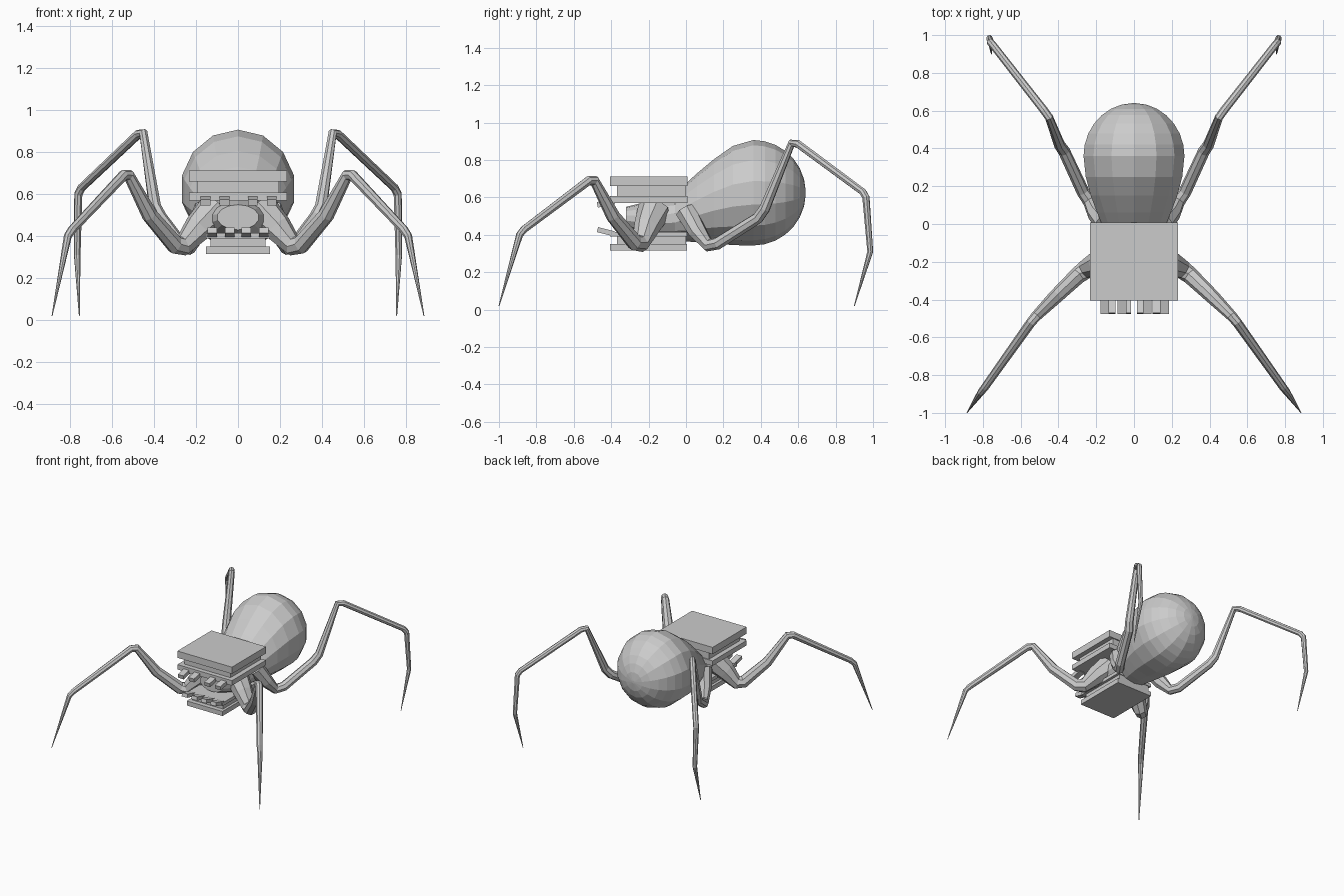
import bpy, bmesh, math
from mathutils import Vector, Matrix

if "Cube" in bpy.data.objects:
    bpy.data.objects.remove(bpy.data.objects["Cube"])


def finish(name, bm):
    bmesh.ops.recalc_face_normals(bm, faces=bm.faces)
    me = bpy.data.meshes.new(name)
    bm.to_mesh(me)
    bm.free()
    ob = bpy.data.objects.new(name, me)
    bpy.context.collection.objects.link(ob)
    return ob


def skin(name, rings):
    """Join equal-sized rings of points into a closed shell."""
    bm = bmesh.new()
    loops = [[bm.verts.new(p) for p in r] for r in rings]
    n = len(loops[0])
    for a, b in zip(loops, loops[1:]):
        for i in range(n):
            j = (i + 1) % n
            bm.faces.new((a[i], a[j], b[j], b[i]))
    bm.faces.new(loops[0])
    bm.faces.new(loops[-1])
    return finish(name, bm)


def box(name, x0, x1, y0, y1, z0, z1, tilt=0):
    bm = bmesh.new()
    c = Vector((x0 + x1, y0 + y1, z0 + z1)) / 2
    m = (Matrix.Translation(c) @ Matrix.Rotation(tilt, 4, 'X')
         @ Matrix.Diagonal((x1 - x0, y1 - y0, z1 - z0, 1)))
    bmesh.ops.create_cube(bm, size=1, matrix=m)
    return finish(name, bm)


def leg(name, path, side, sides=8):
    pts = [Vector((x * side, y, z)) for x, y, z, r in path]
    out = Vector((pts[-1].x - pts[0].x, pts[-1].y - pts[0].y, 0))
    flat = Vector((0, 0, 1)).cross(out).normalized()
    rings = []
    for i, p in enumerate(pts):
        d0 = (p - pts[max(i - 1, 0)]).normalized()
        d1 = (pts[min(i + 1, len(pts) - 1)] - p).normalized()
        t = (d0 + d1).normalized()
        u = (flat - t * flat.dot(t)).normalized()
        v = t.cross(u)
        r = path[i][3]
        rings.append([p + r * (u * math.cos(a) + v * math.sin(a))
                      for a in (k * math.tau / sides for k in range(sides))])
    return skin(name, rings)


# Body: head core swelling into the round abdomen (y, centre z, half width, half height)
body = [(-.32, .49, .10, .06), (-.2, .48, .15, .10), (-.06, .49, .15, .11),
        (0, .52, .175, .155), (.06, .545, .20, .185), (.15, .58, .235, .225),
        (.25, .61, .262, .265)]
for k in range(8):
    a = math.radians(k * 12.6)
    body.append((.36 + .28 * math.sin(a), .625, .272 * math.cos(a) + .002, .28 * math.cos(a) + .002))
skin("body", [[(w * math.sin(k * math.tau / 14), y, z + h * math.cos(k * math.tau / 14))
               for k in range(14)] for y, z, w, h in body])

# Upper jaw plates
for i, (w, y0, y1, z0, z1) in enumerate([(.232, -.405, .008, .66, .712),
                                         (.195, -.37, 0, .608, .66),
                                         (.232, -.405, .008, .57, .608)]):
    box(f"upper_plate_{i}", -w, w, y0, y1, z0, z1)

# Lower jaw plates
for i, (w, y0, y1, z0, z1) in enumerate([(.152, -.405, .005, .39, .415),
                                         (.132, -.37, 0, .35, .39),
                                         (.152, -.405, .005, .315, .35)]):
    box(f"lower_plate_{i}", -w, w, y0, y1, z0, z1)

# Teeth
for x in (-.155, -.064, .07, .161):
    box(f"upper_tooth_{x}", x - .023, x + .023, -.475, -.38, .555, .585, .2)
for x in (-.122, -.04, .04, .122):
    box(f"lower_tooth_{x}", x - .023, x + .023, -.475, -.38, .403, .43, -.25)

# Legs (x, y, z, radius)
front = [(.10, -.17, .53, .09), (.19, -.21, .44, .07), (.262, -.245, .355, .05),
         (.30, -.275, .36, .045), (.42, -.39, .50, .038), (.52, -.49, .69, .028),
         (.545, -.52, .69, .026), (.79, -.865, .43, .021), (.81, -.89, .40, .019),
         (.885, -1.0, .02, .002)]
rear = [(.15, .0, .53, .06), (.20, .06, .42, .05), (.235, .12, .345, .036),
        (.27, .17, .355, .034), (.37, .385, .49, .032), (.395, .42, .54, .03),
        (.45, .565, .89, .022), (.475, .60, .885, .022), (.745, .945, .63, .02),
        (.76, .962, .60, .02), (.765, .985, .31, .016), (.755, .90, .02, .002)]
for side, tag in ((1, "right"), (-1, "left")):
    leg(f"front_leg_{tag}", front, side)
    leg(f"rear_leg_{tag}", rear, side)
